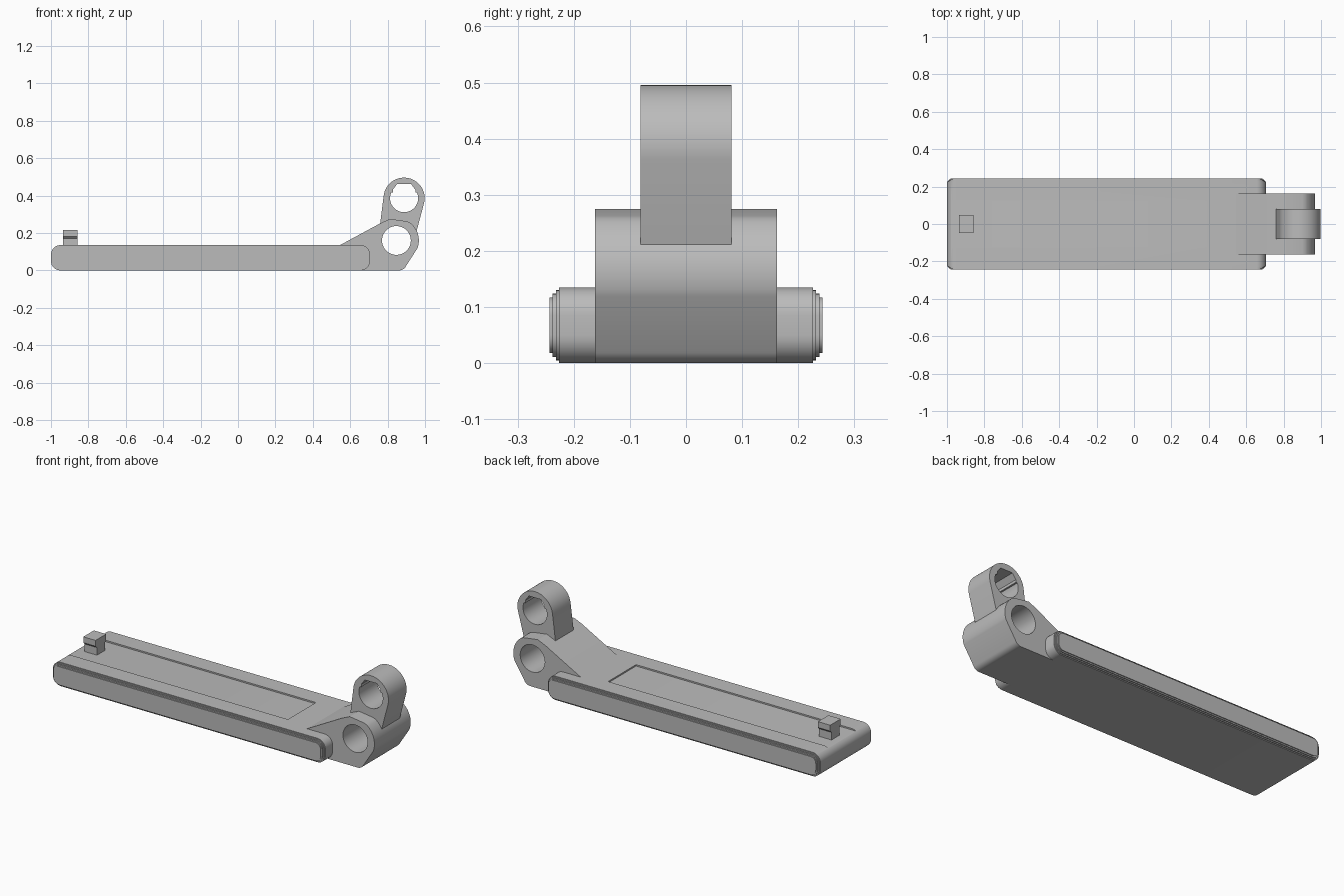
import bpy, bmesh
from math import cos, sin, radians

default = bpy.data.objects.get("Cube")
if default:
    bpy.data.objects.remove(default, do_unlink=True)

GREY = (0.5, 0.5, 0.5, 1)
grey = bpy.data.materials.new("plain grey")
grey.use_nodes = True
grey.diffuse_color = GREY
grey.node_tree.nodes["Principled BSDF"].inputs["Base Color"].default_value = GREY


def arc(x, z, r, start, end, steps=16):
    """Points along an arc in the side plane, angles in degrees."""
    angles = [radians(start + (end - start) * i / steps) for i in range(steps + 1)]
    return [(x + r * cos(a), z + r * sin(a)) for a in angles]


def add_object(name, bm, smooth=True):
    bmesh.ops.recalc_face_normals(bm, faces=bm.faces)
    mesh = bpy.data.meshes.new(name)
    bm.to_mesh(mesh)
    bm.free()
    mesh.materials.append(grey)
    obj = bpy.data.objects.new(name, mesh)
    bpy.context.collection.objects.link(obj)
    if smooth:
        select(obj)
        bpy.ops.object.shade_smooth_by_angle(angle=radians(30))
    return obj


def select(obj):
    bpy.ops.object.select_all(action='DESELECT')
    obj.select_set(True)
    bpy.context.view_layer.objects.active = obj


def loft(name, sections, smooth=True):
    """Skin a list of (y, side outline) sections and cap both ends."""
    bm = bmesh.new()
    rings = [[bm.verts.new((x, y, z)) for x, z in pts] for y, pts in sections]
    for a, b in zip(rings, rings[1:]):
        for i in range(len(a)):
            j = (i + 1) % len(a)
            bm.faces.new((a[i], a[j], b[j], b[i]))
    bm.faces.new(rings[0])
    bm.faces.new(rings[-1])
    return add_object(name, bm, smooth)


def extrude(name, outline, half, smooth=True):
    return loft(name, [(-half, outline), (half, outline)], smooth)


def cut(obj, cutter):
    """Apply a boolean cut and discard the cutter."""
    cutter.hide_render = True
    mod = obj.modifiers.new("cut", 'BOOLEAN')
    mod.operation = 'DIFFERENCE'
    mod.solver = 'EXACT'
    mod.object = cutter
    select(obj)
    bpy.ops.object.modifier_apply(modifier=mod.name)
    bpy.data.objects.remove(cutter, do_unlink=True)
    bpy.ops.object.shade_smooth_by_angle(angle=radians(30))


def rounded_box(x0, x1, z0, z1, r, inset):
    """Rounded rectangle outline, shrunk evenly by the inset."""
    q = r - inset
    corners = [(x1 - r, z1 - r, 0), (x0 + r, z1 - r, 90),
               (x0 + r, z0 + r, 180), (x1 - r, z0 + r, 270)]
    return [p for x, z, a in corners for p in arc(x, z, q, a, a + 90, 8)]


# Long pedal plate with small stepped edges on both sides
steps = [(0.243, 0.018), (0.238, 0.018), (0.238, 0.011), (0.232, 0.011),
         (0.232, 0.005), (0.226, 0.005), (0.226, 0)]
sides = [(-y, i) for y, i in steps] + [(y, i) for y, i in reversed(steps)]
base = loft("base_plate", [(y, rounded_box(-1, 0.705, 0, 0.135, 0.05, i)) for y, i in sides])

# Shallow recess along the top, running out through the far end
recess = [(-1.1, 0.127), (0.4, 0.127), (0.4, 0.2), (-1.1, 0.2)]
cut(base, extrude("recess_cutter", recess, 0.125, False))

# Small peg with an overhanging head
peg_x = (-0.935, -0.858)
bm = bmesh.new()
profile = [(0.035, 0.12), (0.035, 0.17), (0.047, 0.182), (0.047, 0.215)]
outline = profile + [(-y, z) for y, z in reversed(profile)]
ends = [[bm.verts.new((x, y, z)) for y, z in outline] for x in peg_x]
for i in range(len(outline)):
    j = (i + 1) % len(outline)
    bm.faces.new((ends[0][i], ends[0][j], ends[1][j], ends[1][i]))
for end in ends:
    bm.faces.new(end)
add_object("peg", bm, False)

# Wide hinge block with a sloped web and a round bore
BORE = (0.847, 0.16)
hinge = ([(0.655, 0), (0.655, 0.08), (0.545, 0.1), (0.545, 0.135), (0.765, 0.254), (0.813, 0.275)]
         + [(0.85, 0.27), (0.9, 0.263)] + arc(*BORE, 0.12, 55, -20, 12)
         + arc(0.862, 0.04, 0.04, -25, -90, 8))
block = extrude("hinge_block", hinge, 0.162)
cut(block, extrude("bore_cutter", arc(*BORE, 0.077, 0, 352.5, 47), 0.3))

# Narrow upright lug with a keyed bore, seated on the hinge block
EYE = (0.888, 0.386)
lug = (arc(*EYE, 0.11, -12, 174, 32)
       + [(0.76, 0.25)] + arc(*BORE, 0.1, 130, 30, 12) + [(0.955, 0.21)])
upright = extrude("upright_lug", lug, 0.081)
key = [(0.06, 0.03), (0.06, 0.045), (0.038, 0.075)]
eye = (arc(*EYE, 0.075, 157, 383, 32)
       + [(EYE[0] + x, EYE[1] + z) for x, z in key]
       + [(EYE[0] - x, EYE[1] + z) for x, z in reversed(key)])
cut(upright, extrude("eye_cutter", eye, 0.3))
